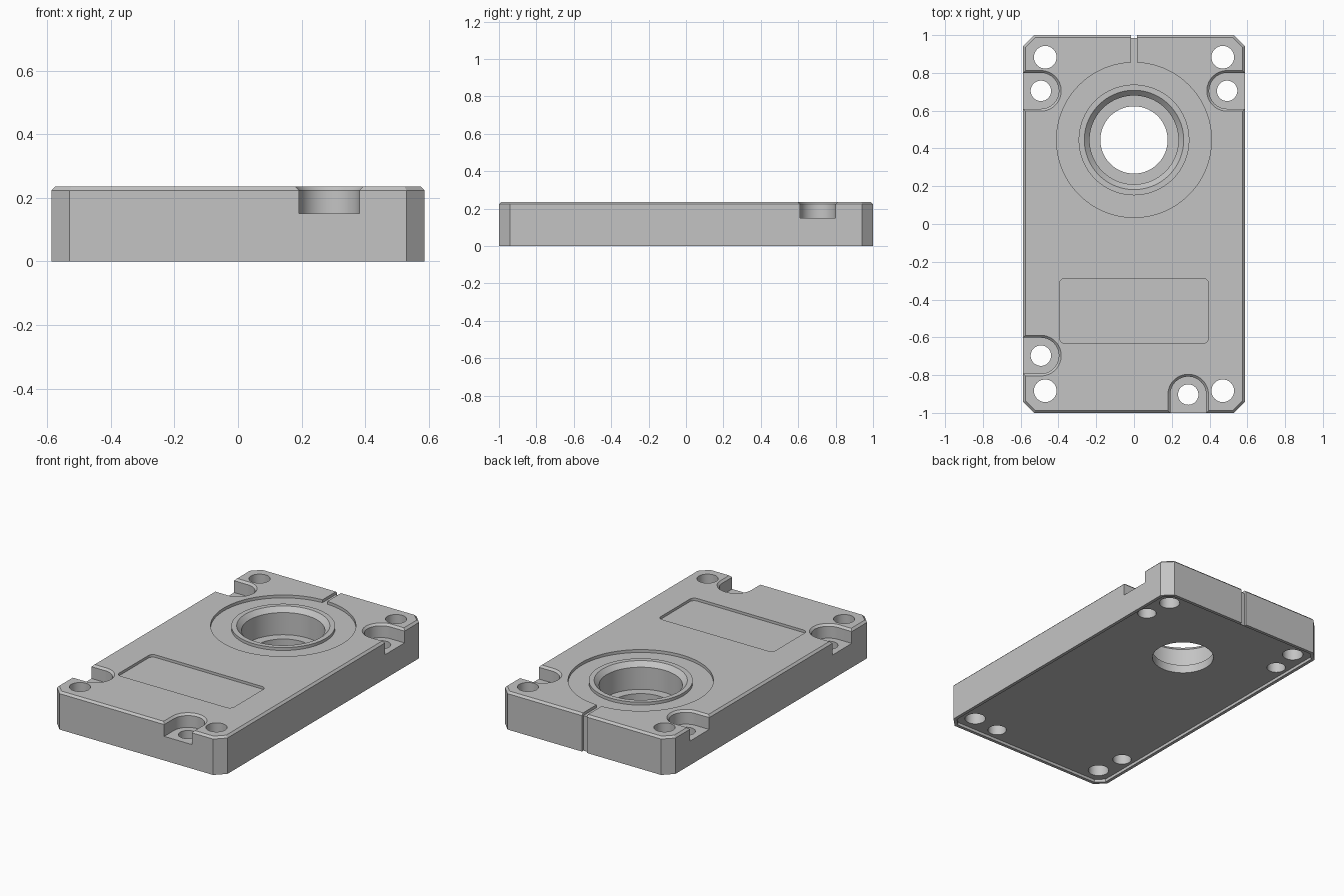
import bpy, bmesh, math

if "Cube" in bpy.data.objects:
    bpy.data.objects.remove(bpy.data.objects["Cube"])

HX, HY, H, CORNER, EDGE = 0.587, 1.0, 0.236, 0.058, 0.0125
BORE_Y = 0.445

grey = bpy.data.materials.new("machined grey")
grey.diffuse_color = (0.55, 0.55, 0.55, 1)
grey.use_nodes = True
grey.node_tree.nodes["Principled BSDF"].inputs["Base Color"].default_value = grey.diffuse_color


def loft(name, rings, closed=False):
    """Skin equal-length outlines given as (points, z); caps the ends unless closed."""
    bm = bmesh.new()
    loops = [[bm.verts.new((x, y, z)) for x, y in pts] for pts, z in rings]
    n = len(loops[0])
    pairs = list(zip(loops, loops[1:]))
    if closed:
        pairs.append((loops[-1], loops[0]))
    else:
        bm.faces.new(loops[0][::-1])
        bm.faces.new(loops[-1])
    for a, b in pairs:
        for i in range(n):
            j = (i + 1) % n
            bm.faces.new((a[i], a[j], b[j], b[i]))
    bmesh.ops.recalc_face_normals(bm, faces=bm.faces)
    me = bpy.data.meshes.new(name)
    bm.to_mesh(me)
    bm.free()
    me.materials.append(grey)
    ob = bpy.data.objects.new(name, me)
    bpy.context.collection.objects.link(ob)
    return ob


def plate(inset):
    x, y, c = HX - inset, HY - inset, CORNER - inset * 0.586
    return [(x, c - y), (x, y - c), (x - c, y), (c - x, y),
            (-x, y - c), (-x, c - y), (c - x, -y), (x - c, -y)]


def circle(x, y, r, n=96):
    return [(x + r * math.cos(2 * math.pi * i / n), y + r * math.sin(2 * math.pi * i / n))
            for i in range(n)]


def rounded(x0, x1, y0, y1, r, n=8):
    pts = []
    for k, (cx, cy) in enumerate([(x1 - r, y1 - r), (x0 + r, y1 - r),
                                  (x0 + r, y0 + r), (x1 - r, y0 + r)]):
        for i in range(n + 1):
            a = (k + i / n) * math.pi / 2
            pts.append((cx + r * math.cos(a), cy + r * math.sin(a)))
    return pts


def box(x0, x1, y0, y1):
    return [(x0, y0), (x1, y0), (x1, y1), (x0, y1)]


def u_shape(x, y, r, out, n=32):
    """Half circle whose open end runs out of the plate along angle `out`."""
    pts = [(r * math.cos(a), r * math.sin(a))
           for a in (math.pi / 2 + math.pi * i / n for i in range(n + 1))]
    pts += [(0.3, -r), (0.3, r)]
    c, s = math.cos(out), math.sin(out)
    return [(x + px * c - py * s, y + px * s + py * c) for px, py in pts]


def cut(body, cutter):
    mod = body.modifiers.new("cut", 'BOOLEAN')
    mod.operation, mod.solver, mod.object = 'DIFFERENCE', 'EXACT', cutter
    bpy.context.view_layer.objects.active = body
    bpy.ops.object.modifier_apply(modifier=mod.name)
    bpy.data.objects.remove(cutter)


# Plate with clipped corners and chamfered top edge
body = loft("housing_plate", [(plate(0), 0), (plate(0), H - EDGE), (plate(EDGE), H)])

# Shallow recess underneath, leaving a thin rim
cut(body, loft("underside_recess", [(plate(0.02), -0.1), (plate(0.02), 0.018)]))

# Ring-shaped recess around the bore collar
cut(body, loft("ring_recess", [(circle(0, BORE_Y, r), z) for r, z in
                               [(0.41, 0.218), (0.41, 0.3), (0.293, 0.3), (0.293, 0.218)]], True))

# Stepped bore with chamfered mouth
cut(body, loft("bore", [(circle(0, BORE_Y, r), z) for r, z in
                        [(0.178, -0.1), (0.178, 0.07), (0.235, 0.07),
                         (0.235, H - 0.028), (0.263, H), (0.283, H + 0.02)]]))

# Drain slot from the ring recess, and groove down the back face
cut(body, loft("top_slot", [(box(-0.017, 0.017, 0.85, 1.1), z) for z in (0.218, 0.3)]))
cut(body, loft("back_groove", [(box(-0.017, 0.017, 0.985, 1.1), z) for z in (-0.1, 0.3)]))

# Label recess
cut(body, loft("label_recess", [(rounded(-0.395, 0.395, -0.632, -0.288, 0.03), z)
                                for z in (0.22, 0.3)]))

# Corner holes
for sx in (-1, 1):
    for sy in (-1, 1):
        cut(body, loft("corner_hole", [(circle(sx * 0.47, sy * 0.883, 0.06, 48), z)
                                       for z in (-0.1, 0.4)]))

# Open screw pockets with chamfered rims and through holes
for x, y, out in [(-0.493, 0.705, math.pi), (0.493, 0.705, 0),
                  (-0.493, -0.697, math.pi), (0.287, -0.903, -math.pi / 2)]:
    cut(body, loft("pocket", [(u_shape(x, y, r, out), z) for r, z in
                              [(0.095, 0.15), (0.095, H - EDGE), (0.095 + EDGE, H),
                               (0.115 + EDGE, H + 0.02)]]))
    cut(body, loft("pocket_hole", [(circle(x, y, 0.054, 48), z) for z in (-0.1, 0.4)]))

# Smooth round walls, keep edges crisp
bpy.ops.object.select_all(action='DESELECT')
body.select_set(True)
bpy.context.view_layer.objects.active = body
bpy.ops.object.shade_smooth_by_angle(angle=math.radians(30))
